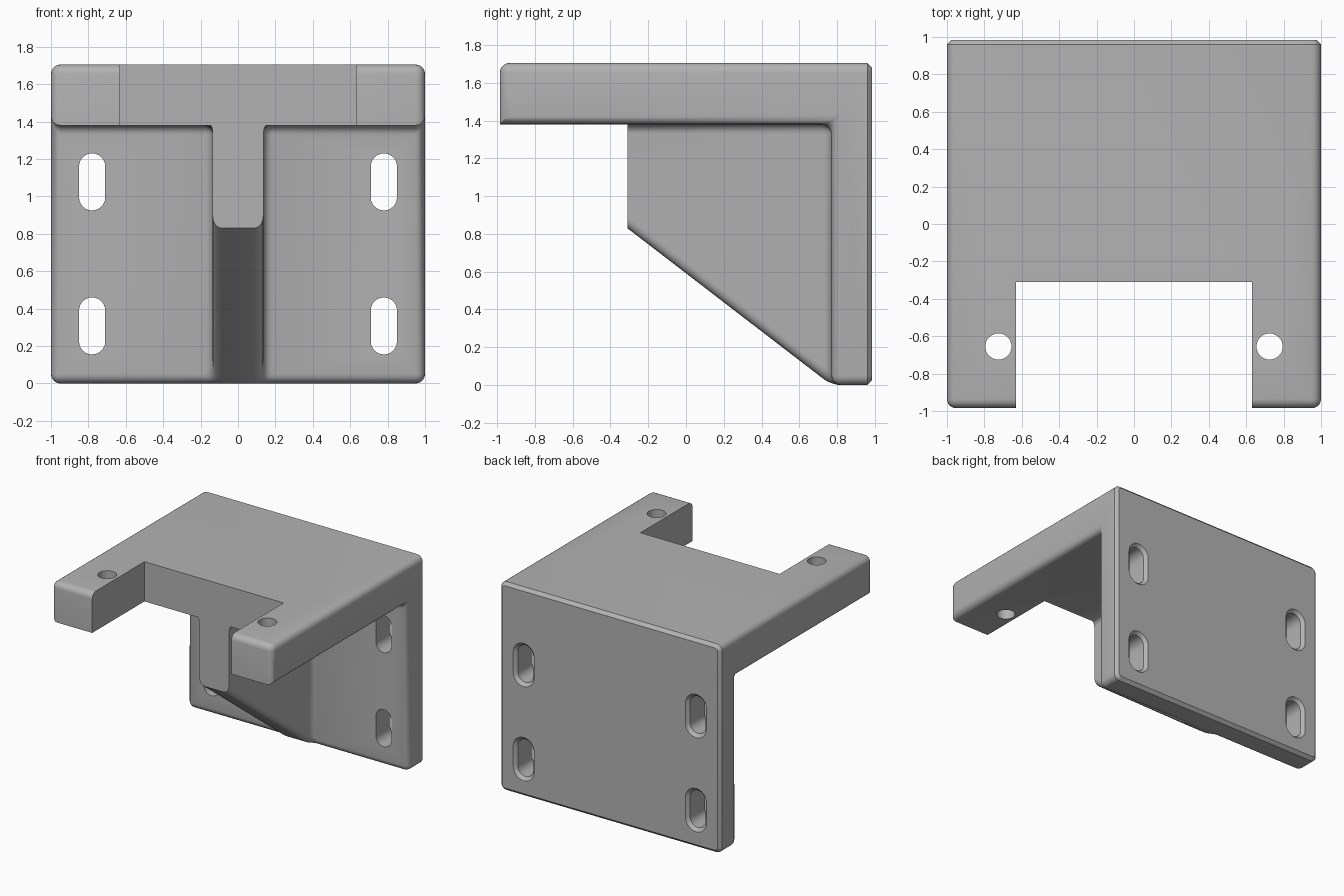
import bpy, bmesh, math
from mathutils import Vector

old = bpy.data.objects.get("Cube")
if old:
    bpy.data.objects.remove(old, do_unlink=True)

grey = bpy.data.materials.new("Plain grey")
grey.use_nodes = True
grey.diffuse_color = (0.45, 0.45, 0.45, 1)
grey.node_tree.nodes["Principled BSDF"].inputs["Base Color"].default_value = (0.45, 0.45, 0.45, 1)

BACK, WALL, FRONT, RIB = 0.985, 0.77, -0.985, 0.135
TOP, UNDER, NOTCH_Y, NOTCH_X = 1.705, 1.38, -0.31, 0.63
ROUND, CHAMFER = 0.05, 0.025


def loft(name, rings):
    """Closed solid through a list of equally long point rings."""
    bm = bmesh.new()
    rows = [[bm.verts.new(p) for p in ring] for ring in rings]
    n = len(rows[0])
    for a, b in zip(rows, rows[1:]):
        for i in range(n):
            bm.faces.new((a[i], a[(i + 1) % n], b[(i + 1) % n], b[i]))
    bm.faces.new(rows[0][::-1])
    bm.faces.new(rows[-1])
    bmesh.ops.recalc_face_normals(bm, faces=bm.faces)
    mesh = bpy.data.meshes.new(name)
    bm.to_mesh(mesh)
    bm.free()
    mesh.materials.append(grey)
    ob = bpy.data.objects.new(name, mesh)
    bpy.context.collection.objects.link(ob)
    return ob


def side_profile(name, profile, half):
    return loft(name, [[(x, y, z) for y, z in profile] for x in (-half, half)])


def combine(target, tool, operation):
    mod = target.modifiers.new("Combine", "BOOLEAN")
    mod.operation, mod.solver, mod.object = operation, "EXACT", tool
    bpy.context.view_layer.objects.active = target
    bpy.ops.object.modifier_apply(modifier=mod.name)
    bpy.data.objects.remove(tool, do_unlink=True)


# L-shaped body: back wall and top plate
bracket = side_profile("bracket", [(BACK, 0), (BACK, TOP), (FRONT, TOP),
                                   (FRONT, UNDER), (WALL, UNDER), (WALL, 0)], 1)

# Sloping centre rib, run past the notch and trimmed with it below
slope = 0.83 / (WALL - NOTCH_Y)
rib = side_profile("rib", [(WALL, 0), (WALL + 0.1, 0), (WALL + 0.1, UNDER + 0.1),
                           (-0.6, UNDER + 0.1), (-0.6, slope * (WALL + 0.6))], RIB)
combine(bracket, rib, "UNION")

# Rounded edges and fillets, then the chamfer around the back
bm = bmesh.new()
bm.from_mesh(bracket.data)
bmesh.ops.remove_doubles(bm, verts=bm.verts, dist=0.0005)
bmesh.ops.dissolve_limit(bm, angle_limit=0.01, verts=bm.verts, edges=bm.edges)


def to_round(e):
    a, b = (v.co for v in e.verts)
    mid = (a + b) / 2
    on_back = min(a.y, b.y) > BACK - 0.01
    under_lip = mid.y < FRONT + 0.01 and abs(mid.z - UNDER) < 0.01
    rib_nose = abs(mid.y + 0.6) < 0.01
    return not (on_back or under_lip or rib_nose) and e.calc_face_angle(0) > 0.1


bmesh.ops.bevel(bm, geom=[e for e in bm.edges if to_round(e)], offset=ROUND,
                offset_type="OFFSET", segments=5, profile=0.5, affect="EDGES",
                clamp_overlap=False)
rim = [e for e in bm.edges if min(v.co.y for v in e.verts) > BACK - 0.001]
bmesh.ops.bevel(bm, geom=rim, offset=CHAMFER, offset_type="OFFSET", segments=1,
                profile=0.5, affect="EDGES", clamp_overlap=False)
bmesh.ops.recalc_face_normals(bm, faces=bm.faces)
bm.to_mesh(bracket.data)
bm.free()

# Square notch between the two arms
combine(bracket, side_profile("notch_cutter", [(-2, -1), (NOTCH_Y, -1), (NOTCH_Y, 3), (-2, 3)],
                              NOTCH_X), "DIFFERENCE")


def slot_ring(x, y, z, radius, straight=0.0825, steps=12):
    ring = []
    for side in (0, 1):
        for i in range(steps + 1):
            a = math.pi * (side + i / steps)
            ring.append((x + radius * math.cos(a), y,
                         z + radius * math.sin(a) + (-straight if side else straight)))
    return ring


for s in (-1, 1):
    # Upright slots, flared at the back
    for z in (0.3075, 1.0775):
        rings = [slot_ring(s * 0.78, y, z, r)
                 for y, r in ((0.6, 0.07), (BACK - 0.025, 0.07), (BACK + 0.02, 0.115))]
        combine(bracket, loft("slot_cutter", rings), "DIFFERENCE")
    # Screw hole through each arm
    turn = [math.tau * i / 32 for i in range(32)]
    rings = [[(s * 0.725 + 0.07 * math.cos(a), -0.655 + 0.07 * math.sin(a), z) for a in turn]
             for z in (1.2, 1.9)]
    combine(bracket, loft("hole_cutter", rings), "DIFFERENCE")

# Smooth shading with crisp edges kept
bpy.ops.object.select_all(action="DESELECT")
bracket.select_set(True)
bpy.context.view_layer.objects.active = bracket
bpy.ops.object.shade_smooth_by_angle(angle=math.radians(30))
